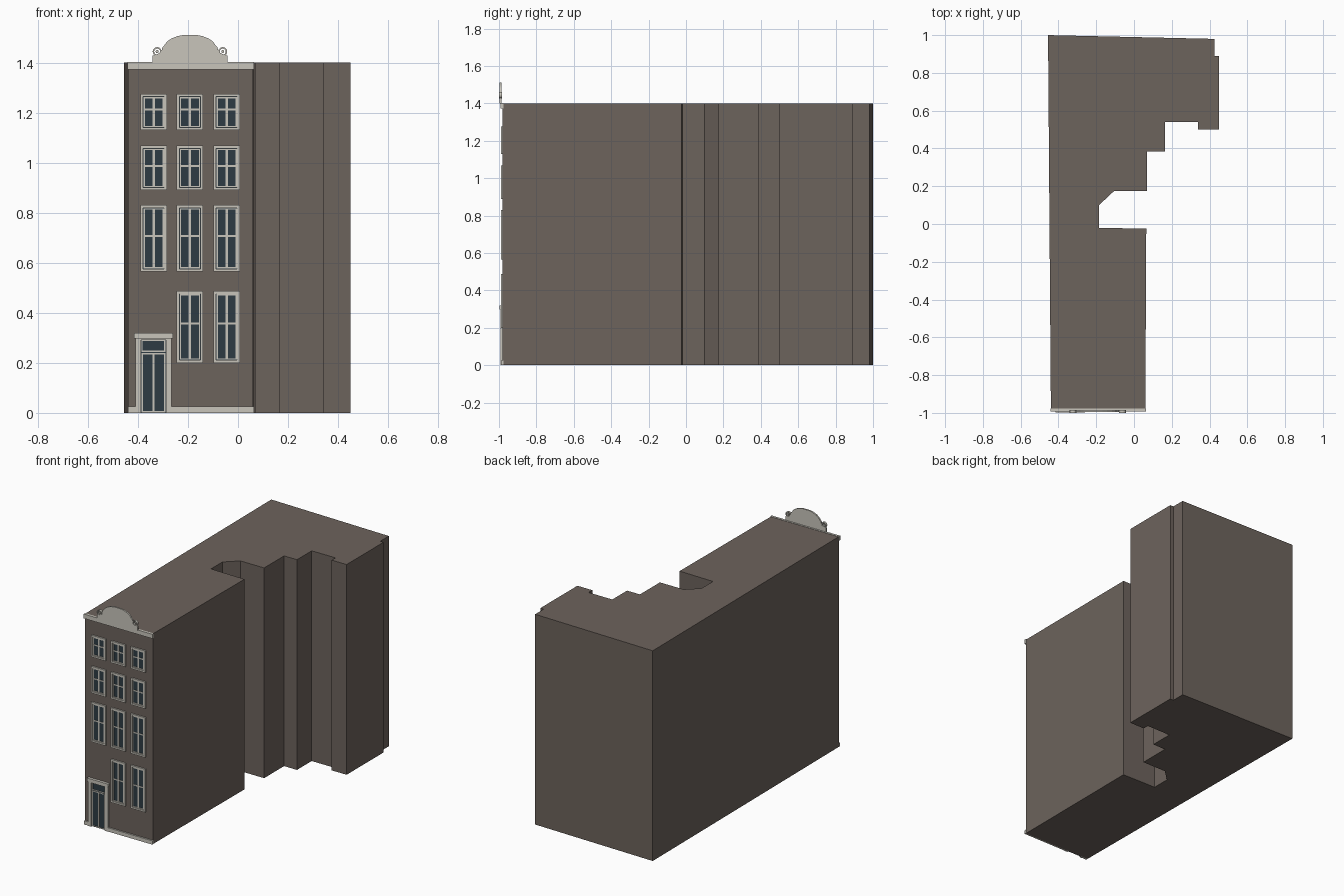
import bpy, bmesh, math

if "Cube" in bpy.data.objects:
    bpy.data.objects.remove(bpy.data.objects["Cube"])


def material(name, rgb):
    m = bpy.data.materials.new(name)
    m.diffuse_color = (*rgb, 1)
    m.use_nodes = True
    m.node_tree.nodes["Principled BSDF"].inputs["Base Color"].default_value = m.diffuse_color
    return m


BRICK = material("brown brick", (0.152, 0.125, 0.108))
STONE = material("pale stone", (0.58, 0.56, 0.50))
GLASS = material("dark glass", (0.026, 0.044, 0.056))
WALL = -0.98      # plane of the front wall


def finish(name, bm, mat):
    bmesh.ops.recalc_face_normals(bm, faces=bm.faces[:])
    me = bpy.data.meshes.new(name)
    bm.to_mesh(me)
    bm.free()
    me.materials.append(mat)
    ob = bpy.data.objects.new(name, me)
    bpy.context.collection.objects.link(ob)
    return ob


def prism(bm, points, offset):
    """Extrude a closed outline of 3D points along an offset."""
    face = bm.faces.new([bm.verts.new(p) for p in points])
    out = bmesh.ops.extrude_face_region(bm, geom=[face])
    verts = [g for g in out["geom"] if isinstance(g, bmesh.types.BMVert)]
    bmesh.ops.translate(bm, verts=verts, vec=offset)


def plate(bm, x0, x1, z0, z1, depth):
    """Box standing out of the front wall by depth."""
    back = WALL + 0.003
    prism(bm, [(x0, back, z0), (x1, back, z0), (x1, back, z1), (x0, back, z1)],
          (0, -depth - 0.003, 0))


def ring(bm, x0, x1, z0, z1, w, depth):
    """Rectangular frame of width w."""
    plate(bm, x0, x0 + w, z0, z1, depth)
    plate(bm, x1 - w, x1, z0, z1, depth)
    plate(bm, x0 + w, x1 - w, z0, z0 + w, depth)
    plate(bm, x0 + w, x1 - w, z1 - w, z1, depth)


# Building mass from its stepped footprint
footprint = [(-0.44, -0.98), (0.06, -0.98), (0.065, -0.025), (-0.185, -0.02),
             (-0.185, 0.10), (-0.105, 0.175), (0.07, 0.175), (0.07, 0.385),
             (0.165, 0.385), (0.165, 0.54), (0.34, 0.54), (0.34, 0.50),
             (0.45, 0.50), (0.45, 0.89), (0.425, 0.89), (0.425, 0.98),
             (-0.455, 1.0)]
bm = bmesh.new()
prism(bm, [(x, y, 0) for x, y in footprint], (0, 0, 1.4))
finish("building", bm, BRICK)

# Windows: three columns by four rows, the door takes one place
frames, sashes, panes = bmesh.new(), bmesh.new(), bmesh.new()
rows = [(1.13, 1.275, 1.212), (0.89, 1.068, 0.987),
        (0.565, 0.83, 0.708), (0.20, 0.487, 0.358)]
for r, (z0, z1, bar) in enumerate(rows):
    for c, x in enumerate((-0.337, -0.192, -0.045)):
        if r == 3 and c == 0:
            continue
        a, b = x - 0.053, x + 0.053
        ring(frames, a, b, z0, z1, 0.011, 0.010)
        plate(panes, a + 0.01, b - 0.01, z0 + 0.01, z1 - 0.01, 0.002)
        ring(sashes, a + 0.0125, b - 0.0125, z0 + 0.0125, z1 - 0.0125, 0.005, 0.005)
        plate(sashes, x - 0.005, x + 0.005, z0 + 0.015, z1 - 0.015, 0.0055)
        plate(sashes, a + 0.015, b - 0.015, bar - 0.004, bar + 0.004, 0.0045)
finish("window_frames", frames, STONE)
finish("window_sashes", sashes, STONE)
finish("window_glass", panes, GLASS)

# Door with surround, fanlight and lintel
bm = bmesh.new()
plate(bm, -0.41, -0.388, 0, 0.30, 0.012)
plate(bm, -0.288, -0.265, 0, 0.30, 0.012)
plate(bm, -0.388, -0.288, 0.292, 0.30, 0.012)
plate(bm, -0.415, -0.26, 0.298, 0.32, 0.018)
finish("door_surround", bm, STONE)
bm = bmesh.new()
plate(bm, -0.388, -0.288, 0, 0.295, 0.002)
finish("door_glass", bm, GLASS)
bm = bmesh.new()
ring(bm, -0.386, -0.29, 0.002, 0.24, 0.006, 0.005)
plate(bm, -0.342, -0.334, 0.005, 0.24, 0.0055)
ring(bm, -0.386, -0.29, 0.244, 0.293, 0.005, 0.005)
finish("door_bars", bm, STONE)

# Plinth and cornice
bm = bmesh.new()
plate(bm, -0.44, -0.41, 0, 0.025, 0.01)
plate(bm, -0.265, 0.063, 0, 0.025, 0.01)
finish("plinth", bm, STONE)
bm = bmesh.new()
plate(bm, -0.442, 0.063, 1.373, 1.402, 0.012)
finish("cornice", bm, STONE)

# Curved gable, half outline mirrored about its centre
CX = -0.192
half = [(0.150, 1.40), (0.150, 1.428), (0.135, 1.432), (0.120, 1.440),
        (0.112, 1.452), (0.110, 1.462), (0.102, 1.470), (0.092, 1.484),
        (0.075, 1.496), (0.050, 1.506), (0.025, 1.511)]
outline = [(CX + x, z) for x, z in half] + [(CX - x, z) for x, z in reversed(half)]
bm = bmesh.new()
prism(bm, [(x, -0.986, z) for x, z in outline], (0, -0.010, 0))
finish("gable", bm, STONE)

# Scrolls on the gable shoulders: a ring and a small eye
bm = bmesh.new()
N = 20
for s in (-1, 1):
    cx, cz = CX + s * 0.131, 1.444
    for r0, r1 in ((0.012, 0.018), (0.0, 0.006)):
        if r0 == 0:
            prism(bm, [(cx + r1 * math.cos(t * math.tau / N), -0.985,
                        cz + r1 * math.sin(t * math.tau / N)) for t in range(N)],
                  (0, -0.014, 0))
            continue
        for t in range(N):
            a, b = t * math.tau / N, (t + 1) * math.tau / N
            prism(bm, [(cx + r * math.cos(q), -0.985, cz + r * math.sin(q))
                       for r, q in ((r0, a), (r1, a), (r1, b), (r0, b))],
                  (0, -0.015, 0))
bmesh.ops.remove_doubles(bm, verts=bm.verts[:], dist=0.0001)
# drop the inner walls between ring segments
inner = [f for f in bm.faces if all(len(e.link_faces) > 2 for e in f.edges
                                    if abs(e.verts[0].co.y - e.verts[1].co.y) < 1e-5)
         and abs(f.normal.y) < 0.5 and any(len(e.link_faces) > 2 for e in f.edges)]
bmesh.ops.delete(bm, geom=inner, context='FACES_ONLY')
finish("gable_scrolls", bm, STONE)
